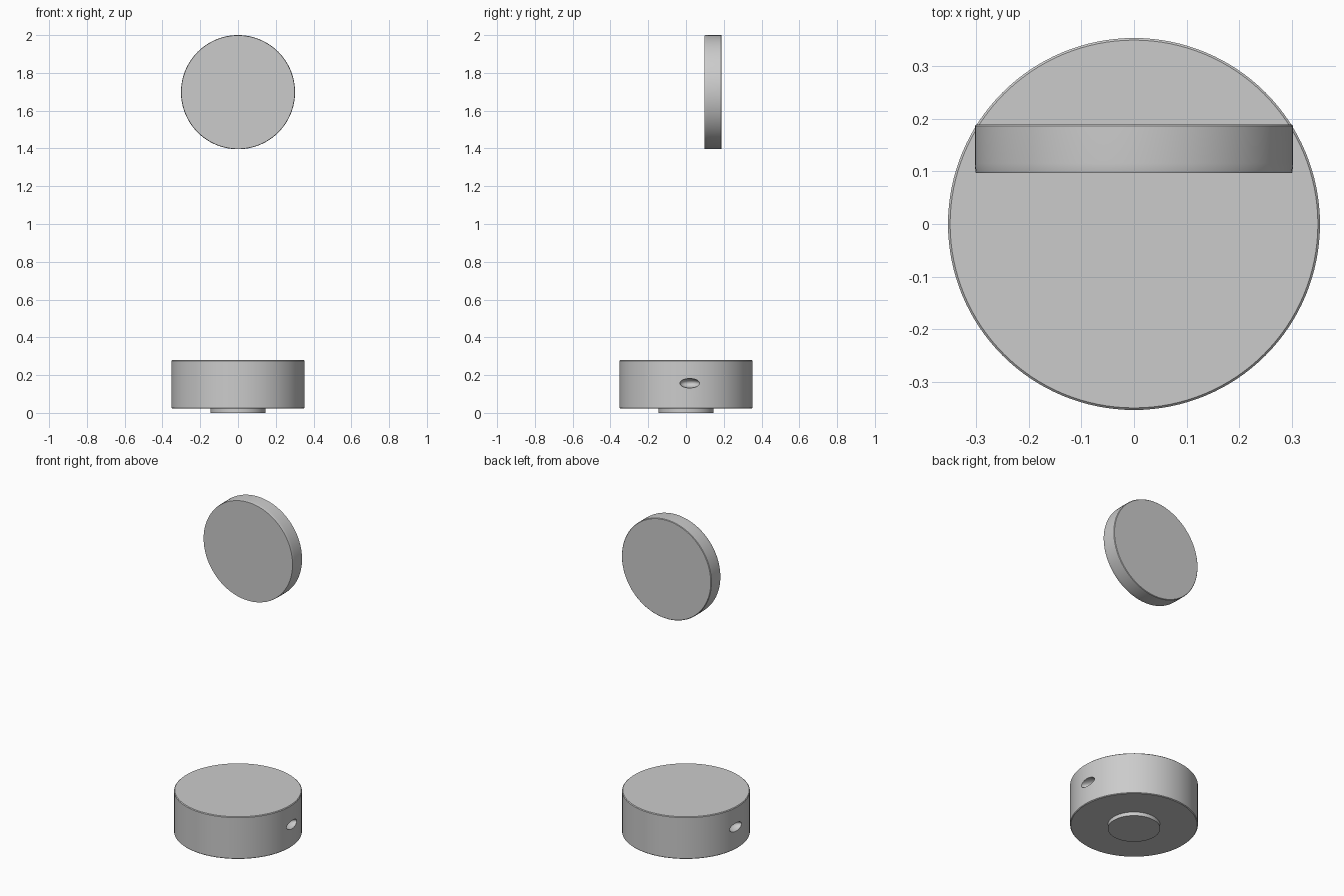
import bpy, math
from mathutils import Matrix
import bmesh

if "Cube" in bpy.data.objects:
    bpy.data.objects.remove(bpy.data.objects["Cube"])

SEGMENTS = 128


def lathe(name, profile, matrix=Matrix()):
    """Spin (radius, height) points around z, closing both ends with flat caps."""
    bm = bmesh.new()
    rings = []
    for r, z in profile:
        rings.append([bm.verts.new((r * math.cos(a), r * math.sin(a), z))
                      for a in (2 * math.pi * i / SEGMENTS for i in range(SEGMENTS))])
    for low, high in zip(rings, rings[1:]):
        for i in range(SEGMENTS):
            j = (i + 1) % SEGMENTS
            bm.faces.new((low[i], low[j], high[j], high[i]))
    bm.faces.new(rings[0][::-1])
    bm.faces.new(rings[-1])
    bm.transform(matrix)
    mesh = bpy.data.meshes.new(name)
    bm.to_mesh(mesh)
    bm.free()
    obj = bpy.data.objects.new(name, mesh)
    bpy.context.collection.objects.link(obj)
    return obj


def smooth(obj):
    bpy.ops.object.select_all(action='DESELECT')
    obj.select_set(True)
    bpy.context.view_layer.objects.active = obj
    bpy.ops.object.shade_smooth_by_angle(angle=math.radians(30))


# Round seat with finely eased rims
seat = lathe("seat", [(0.349, 0.023), (0.353, 0.027), (0.353, 0.276), (0.349, 0.28)])

# Oval sockets on both sides of the seat
for side, x in (("right", 0.353), ("left", -0.353)):
    bpy.ops.mesh.primitive_uv_sphere_add(segments=32, ring_count=16, radius=1,
                                         location=(x, 0.02, 0.157))
    cutter = bpy.context.object
    cutter.name = side + "_socket_cutter"
    cutter.scale = (0.045, 0.053, 0.025)
    cutter.hide_render = True
    cutter.display_type = 'WIRE'
    cut = seat.modifiers.new(side + "_socket", 'BOOLEAN')
    cut.operation = 'DIFFERENCE'
    cut.solver = 'EXACT'
    cut.object = cutter

# Apply the cuts and remove the cutters
bpy.context.view_layer.objects.active = seat
for mod in list(seat.modifiers):
    cutter = mod.object
    bpy.ops.object.modifier_apply(modifier=mod.name)
    bpy.data.objects.remove(cutter)

# Small mounting disc under the seat
mount = lathe("mounting_disc", [(0.145, 0.0), (0.145, 0.024)])

# Upright round backrest, slightly flared from its front face
upright = Matrix.Translation((0, 0, 1.698)) @ Matrix.Rotation(-math.pi / 2, 4, 'X')
backrest = lathe("backrest", [(0.3, 0.097), (0.301, 0.1), (0.302, 0.115),
                              (0.302, 0.186), (0.299, 0.189)], upright)

for part in (seat, mount, backrest):
    smooth(part)
